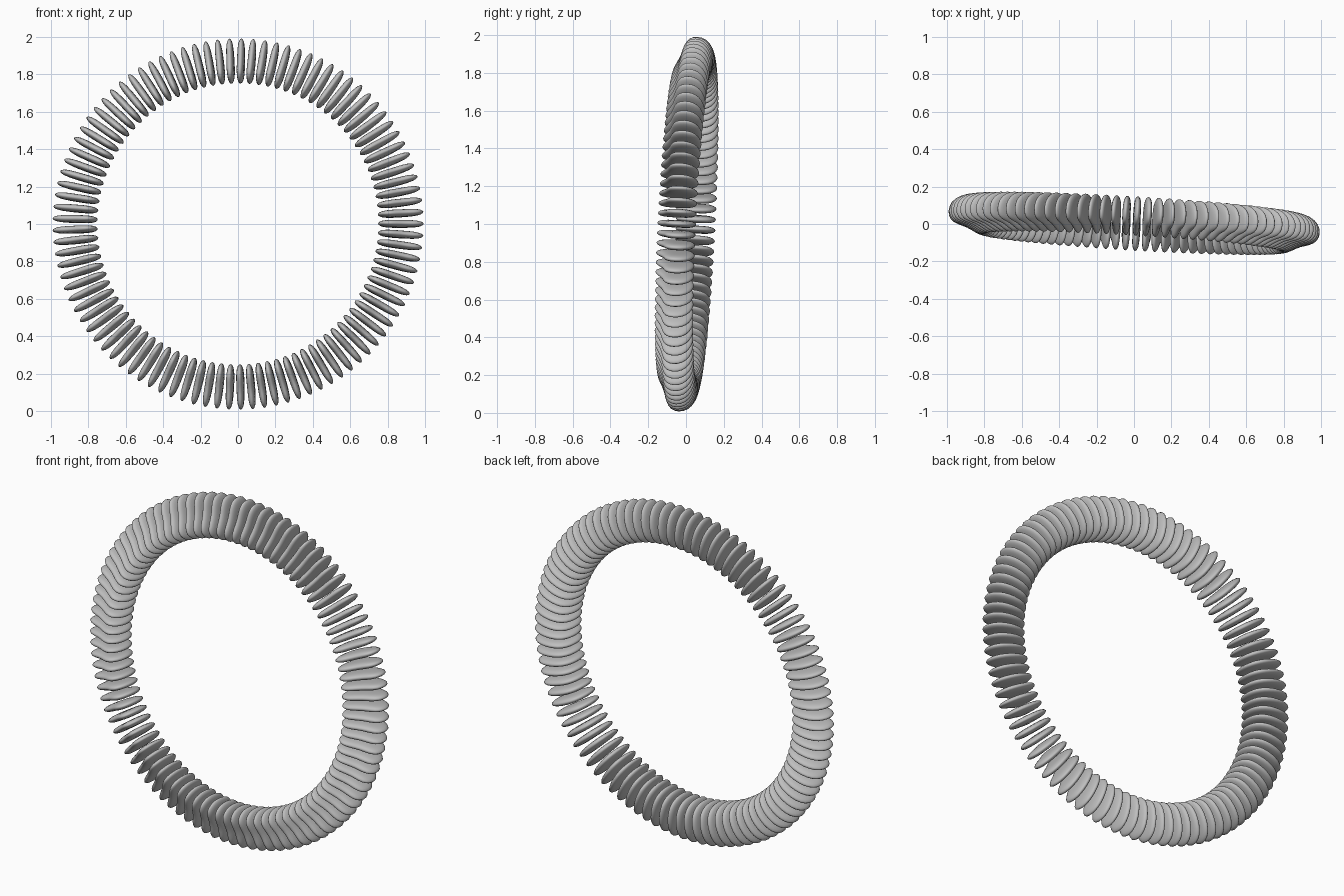
import bpy
import bmesh
import math
from mathutils import Matrix, Vector

cube = bpy.data.objects.get("Cube")
if cube:
    bpy.data.objects.remove(cube, do_unlink=True)

SLATS = 97
THICK = 0.02  # half thickness of one slat

# Slat outline: distance from the ring axis, depth along the axis
OUTLINE = [(1.003, 0.01), (0.99, 0.06), (0.945, 0.097), (0.88, 0.112),
           (0.82, 0.107), (0.775, 0.085), (0.75, 0.04), (0.744, -0.01),
           (0.75, -0.06), (0.775, -0.1), (0.81, -0.113), (0.85, -0.095),
           (0.9, -0.066), (0.95, -0.056), (0.99, -0.035)]
CENTRE = Vector((0.86, 0.01))
# Domed sides: outline scale, share of the half thickness
DOME = [(0.3, 1.0), (0.65, 0.92), (0.88, 0.65), (1.0, 0.0)]
LAYERS = DOME + [(s, -t) for s, t in reversed(DOME[:-1])]

grey = bpy.data.materials.new("light_grey")
grey.use_nodes = True
colour = (0.52, 0.52, 0.52, 1)
grey.diffuse_color = colour
grey.node_tree.nodes["Principled BSDF"].inputs["Base Color"].default_value = colour


def add_slat(bm, angle):
    """Add one rounded slat at the given angle around the ring."""
    turn = Matrix.Rotation(-angle, 3, 'Y')
    rings = []
    for scale, t in LAYERS:
        ring = []
        for point in OUTLINE:
            r, y = CENTRE + (Vector(point) - CENTRE) * scale
            ring.append(bm.verts.new(turn @ Vector((r, y, t * THICK))))
        rings.append(ring)
    n = len(OUTLINE)
    for a, b in zip(rings, rings[1:]):
        for i in range(n):
            j = (i + 1) % n
            bm.faces.new((a[i], a[j], b[j], b[i]))
    bm.faces.new(rings[0])
    bm.faces.new(list(reversed(rings[-1])))


# Ring of slats
bm = bmesh.new()
for k in range(SLATS):
    add_slat(bm, 2 * math.pi * k / SLATS)
bmesh.ops.recalc_face_normals(bm, faces=bm.faces)
for face in bm.faces:
    face.smooth = True

# Lean the ring slightly and stand it on the ground
lean = Vector((0, 1, 0)).rotation_difference(Vector((0.06, 1, -0.05)))
bm.transform(Matrix.Translation((0, 0, 1)) @ lean.to_matrix().to_4x4())

mesh = bpy.data.meshes.new("slat_ring")
bm.to_mesh(mesh)
bm.free()
mesh.materials.append(grey)
ring = bpy.data.objects.new("slat_ring", mesh)
bpy.context.collection.objects.link(ring)
smooth = ring.modifiers.new("rounding", 'SUBSURF')
smooth.levels = smooth.render_levels = 1
